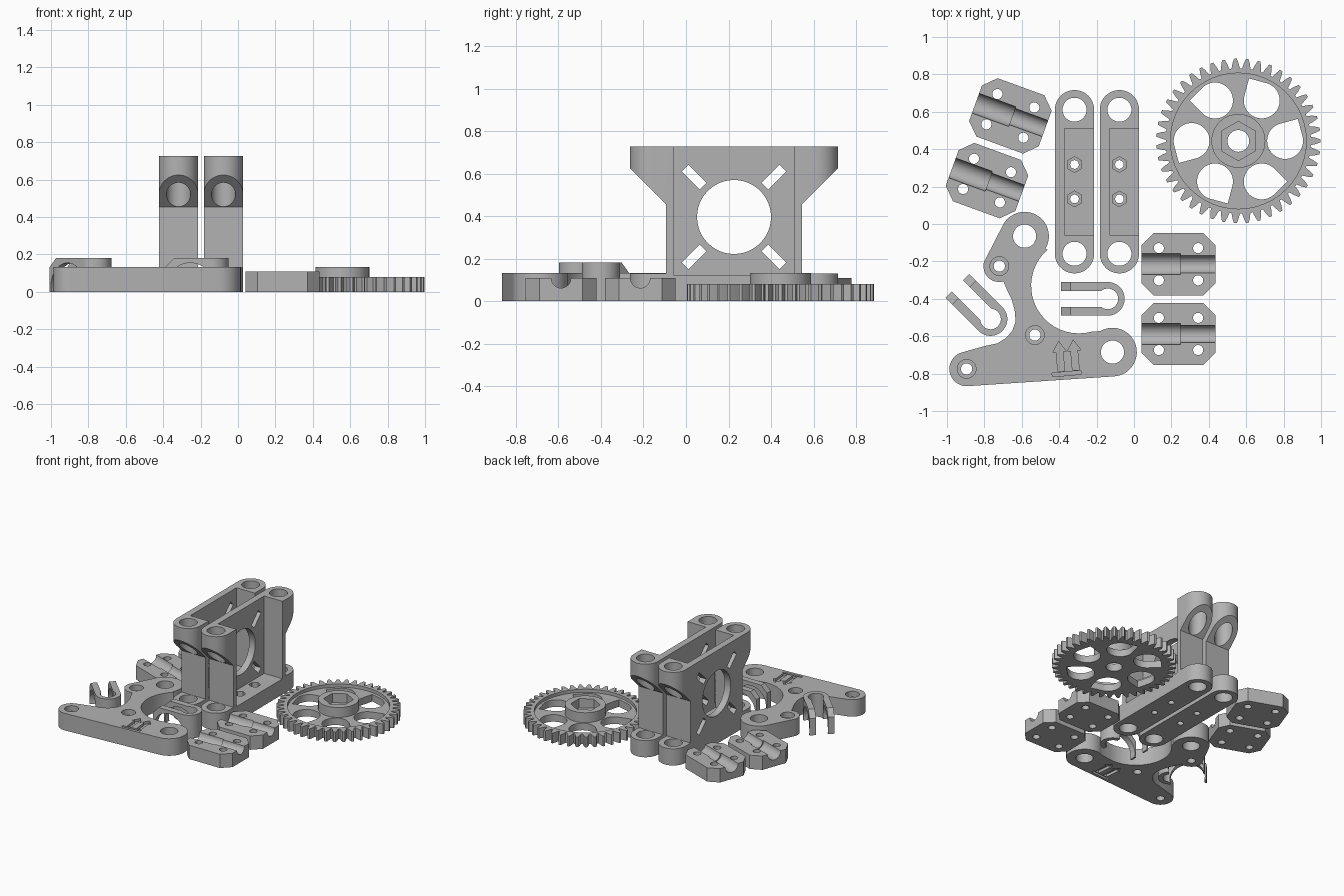
import bpy, bmesh
from math import sin, cos, pi, radians
from mathutils import Matrix

cube = bpy.data.objects.get("Cube")
if cube:
    bpy.data.objects.remove(cube, do_unlink=True)

grey = bpy.data.materials.new("plain grey")
grey.use_nodes = True
grey.diffuse_color = (0.45, 0.45, 0.45, 1)
grey.node_tree.nodes["Principled BSDF"].inputs["Base Color"].default_value = (0.45, 0.45, 0.45, 1)


def arc(cx, cy, r, a0=0, a1=360, n=None):
    """Points on an arc in degrees; a full turn leaves out the repeated end."""
    full = abs(a1 - a0) == 360
    n = n or max(6, int(abs(a1 - a0) / 7.5))
    steps = n if full else n + 1
    angles = [radians(a0 + (a1 - a0) * i / n) for i in range(steps)]
    return [(cx + r * cos(a), cy + r * sin(a)) for a in angles]


def turned(points, angle, cx=0, cy=0):
    c, s = cos(angle), sin(angle)
    return [(cx + x * c - y * s, cy + x * s + y * c) for x, y in points]


def rect(w, h):
    return [(-w / 2, -h / 2), (w / 2, -h / 2), (w / 2, h / 2), (-w / 2, h / 2)]


def prism(name, outline, lo, hi, axis="z"):
    """Extrude a closed outline along an axis."""
    place = {"z": lambda u, v, w: (u, v, w),
             "x": lambda u, v, w: (w, u, v),
             "y": lambda u, v, w: (u, w, v)}[axis]
    bm = bmesh.new()
    low = [bm.verts.new(place(u, v, lo)) for u, v in outline]
    high = [bm.verts.new(place(u, v, hi)) for u, v in outline]
    bm.faces.new(low)
    bm.faces.new(high)
    for i in range(len(low)):
        j = (i + 1) % len(low)
        bm.faces.new((low[i], low[j], high[j], high[i]))
    bmesh.ops.recalc_face_normals(bm, faces=bm.faces)
    mesh = bpy.data.meshes.new(name)
    bm.to_mesh(mesh)
    bm.free()
    mesh.materials.append(grey)
    obj = bpy.data.objects.new(name, mesh)
    bpy.context.collection.objects.link(obj)
    return obj


def combine(obj, outline, lo, hi, axis="z", op="DIFFERENCE"):
    """Cut, add or intersect a prism and drop the helper."""
    tool = prism("cutter", outline, lo, hi, axis)
    mod = obj.modifiers.new("shape", "BOOLEAN")
    mod.operation, mod.solver, mod.object = op, "EXACT", tool
    bpy.context.view_layer.objects.active = obj
    bpy.ops.object.modifier_apply(modifier=mod.name)
    bpy.data.objects.remove(tool, do_unlink=True)


def finish(obj, x=0, y=0, turn=0):
    bpy.ops.object.select_all(action="DESELECT")
    obj.select_set(True)
    bpy.context.view_layer.objects.active = obj
    bpy.ops.object.shade_smooth_by_angle(angle=radians(28))
    obj.location = (x, y, 0)
    obj.rotation_euler.z = radians(turn)


def duplicate(obj, name, x, y, turn=0):
    other = obj.copy()
    other.name = name
    other.location = (x, y, 0)
    other.rotation_euler.z = radians(turn)
    bpy.context.collection.objects.link(other)


# Large spur gear with recessed web, hub and six teardrop windows
teeth = 43
outline = []
for i in range(teeth):
    for r, f in ((0.388, -0.4), (0.415, -0.27), (0.44, -0.12),
                 (0.44, 0.12), (0.415, 0.27), (0.388, 0.4)):
        a = 2 * pi * (i + f) / teeth
        outline.append((r * cos(a), r * sin(a)))
gear = prism("large_gear", outline, 0, 0.08)
combine(gear, arc(0, 0, 0.363), 0.055, 0.2)
combine(gear, arc(0, 0, 0.144), 0.02, 0.132, op="UNION")
combine(gear, arc(0, 0, 0.105, 30, 390, 6), 0.06, 0.2)
combine(gear, arc(0, 0, 0.058), -0.1, 0.2)
for k in range(6):
    a = k * pi / 3
    drop = arc(0, 0, 0.096, 45, 315) + [(0.136, 0)]
    combine(gear, turned(drop, a + pi / 3, 0.25 * cos(a), 0.25 * sin(a)), -0.1, 0.2)
finish(gear, 0.558, 0.444)

# Upright motor brackets: side profile trimmed to a rounded plan
mid, reach = 0.226, 0.49
half = [(reach, 0), (reach, 0.13), (0.32, 0.13), (0.32, 0.455), (reach, 0.625), (reach, 0.727)]
profile = half + [(-u, v) for u, v in reversed(half)]
bracket = prism("left_bracket", profile, -0.105, 0.105, "x")
lobe = reach - 0.105
stadium = arc(0, lobe, 0.105, 0, 180) + arc(0, -lobe, 0.105, 180, 360)
combine(bracket, stadium, -0.1, 0.9, op="INTERSECT")
combine(bracket, [(-0.053, -0.285), (0.2, -0.285), (0.2, 0.285), (-0.053, 0.285)], 0.122, 0.9)
for side in (-1, 1):
    combine(bracket, arc(0, side * lobe, 0.064), -0.1, 0.9)
    combine(bracket, arc(0, side * 0.092, 0.042, 30, 390, 6), 0.07, 0.2)
    combine(bracket, arc(0, side * 0.092, 0.023), -0.1, 0.2)
    for up in (-1, 1):
        slot = turned(rect(0.12, 0.044), side * up * pi / 4, side * 0.188, 0.396 + up * 0.188)
        combine(bracket, slot, -0.2, 0, "x")
combine(bracket, arc(0, 0.396, 0.174), -0.2, 0, "x")
finish(bracket, -0.078, mid)
duplicate(bracket, "right_bracket", -0.318, mid)

# Rod clamp blocks with a stepped groove and four screw holes
hx, hy, c = 0.198, 0.166, 0.065
block = prism("clamp_block_1", [(hx, hy - c), (hx - c, hy), (c - hx, hy), (-hx, hy - c),
                                (-hx, c - hy), (c - hx, -hy), (hx - c, -hy), (hx, c - hy)], 0, 0.108)
combine(block, arc(0, 0.108, 0.046), -0.3, 0.3, "x")
combine(block, arc(0, 0.108, 0.056), -0.3, 0.01, "x")
for sx in (-1, 1):
    for sy in (-1, 1):
        combine(block, arc(sx * 0.105, sy * 0.086, 0.027), -0.1, 0.2)
finish(block, 0.238, -0.215)
duplicate(block, "clamp_block_2", 0.238, -0.588)
duplicate(block, "clamp_block_3", -0.661, 0.578, -20)
duplicate(block, "clamp_block_4", -0.786, 0.232, -20)

# U-shaped clips, arched underneath with bevelled leg ends
clip = prism("clip_1", arc(0, 0, 0.09, -90, 90) + [(-0.25, 0.09), (-0.25, 0.043)]
             + arc(0, 0, 0.055, 128.6, -128.6) + [(-0.25, -0.043), (-0.25, -0.09)], 0, 0.182)
combine(clip, [(-0.26, 0.122), (-0.18, 0.202), (-0.26, 0.202)], -0.2, 0.2, "y")
combine(clip, arc(-0.115, 0.03, 0.125), -0.2, 0.2, "y")
finish(clip, -0.14, -0.4)
duplicate(clip, "clip_2", -0.767, -0.508, -45)

# Flat triangular frame end with rod holes and counterbored bolt holes
top, bend, inner, corner, foot = ((-0.585, -0.065), (-0.72, -0.225), (-0.53, -0.594),
                                  (-0.115, -0.685), (-0.895, -0.775))
outline = (arc(*foot, 0.092, 108, 274) + arc(*corner, 0.13, -86, 120)
           + arc(-0.295, -0.33, 0.255, -75, -229) + arc(*top, 0.13, -30, 153)
           + arc(*bend, 0.085, 165, 285)
           + [(-0.68, -0.35), (-0.655, -0.40), (-0.638, -0.46), (-0.633, -0.52),
              (-0.65, -0.57), (-0.685, -0.61), (-0.73, -0.638), (-0.80, -0.653)])
plate = prism("triangular_frame_end", outline, 0, 0.133)
for x, y in (top, corner):
    combine(plate, arc(x, y, 0.062), -0.1, 0.2)
for x, y in (bend, inner, foot):
    combine(plate, arc(x, y, 0.05), 0.09, 0.2)
    combine(plate, arc(x, y, 0.03), -0.1, 0.2)

# Shallow direction arrows on both faces of the frame end
arrow = [(-0.018, -0.07), (0.018, -0.07), (0.018, 0.035), (0.036, 0.035),
         (0, 0.09), (-0.036, 0.035), (-0.018, 0.035)]
tilt = radians(5)
for lo, hi in ((0.113, 0.2), (-0.1, 0.02)):
    for dx in (-0.395, -0.317):
        combine(plate, turned(arrow, tilt, dx, -0.715 + (dx + 0.36) * 0.09), lo, hi)
    combine(plate, turned(rect(0.155, 0.02), tilt, -0.36, -0.8), lo, hi)
finish(plate)
